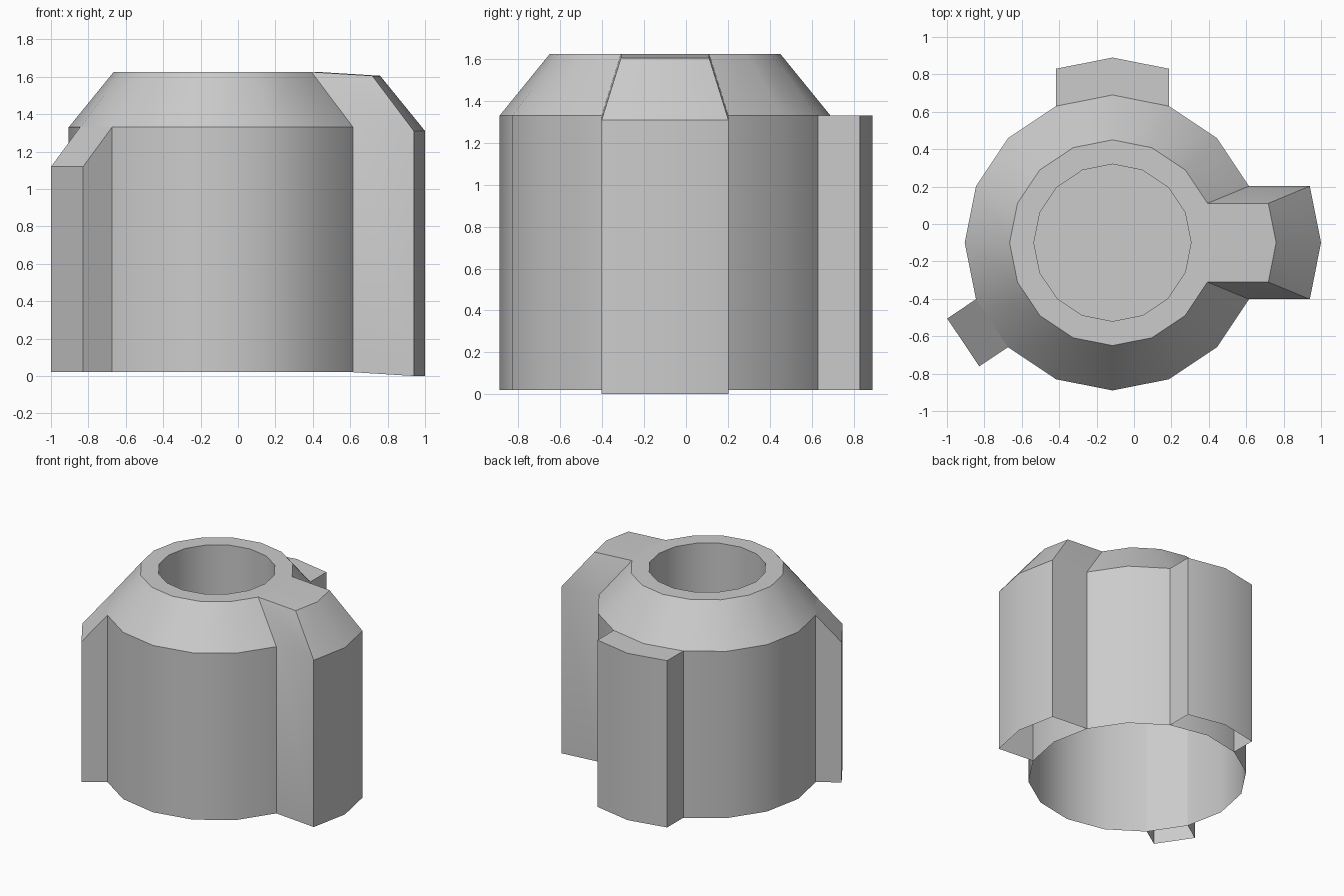
import bpy, bmesh, math
from mathutils import Vector

cube = bpy.data.objects.get("Cube")
if cube:
    bpy.data.objects.remove(cube, do_unlink=True)

SIDES = 16
BOTTOM, SHOULDER, TOP, FLOOR = 0.02, 1.33, 1.625, 0.98

# one flat colour
grey = bpy.data.materials.new("plain grey")
grey.use_nodes = True
colour = (0.6, 0.6, 0.6, 1)
grey.diffuse_color = colour
grey.node_tree.nodes["Principled BSDF"].inputs["Base Color"].default_value = colour

bm = bmesh.new()


def ring(radius, z):
    step = 2 * math.pi / SIDES
    return [bm.verts.new((radius * math.cos(i * step), radius * math.sin(i * step), z))
            for i in range(SIDES)]


# body: wall, sloping shoulder, flat rim and blind hole
rings = [ring(r, z) for r, z in
         ((0.79, BOTTOM), (0.79, SHOULDER), (0.55, TOP), (0.42, TOP), (0.42, FLOOR))]
for low, high in zip(rings, rings[1:]):
    for i in range(SIDES):
        j = (i + 1) % SIDES
        bm.faces.new((low[i], low[j], high[j], high[i]))
bm.faces.new(rings[0][::-1])
bm.faces.new(rings[-1])
bm.normal_update()


def add_key(angle, spread, reach, drop=0, top_drop=0, with_shoulder=False):
    """Push the outer faces around one direction straight out into a key."""
    out = Vector((math.cos(math.radians(angle)), math.sin(math.radians(angle)), 0))
    limit = TOP if with_shoulder else SHOULDER
    chosen = []
    for f in bm.faces:
        c = f.calc_center_median()
        flat = Vector((c.x, c.y, 0))
        if flat.length > 0.6 and abs(f.normal.z) < 0.9 and max(v.co.z for v in f.verts) < limit + 0.01:
            if flat.angle(out) < math.radians(spread):
                chosen.append(f)
    made = bmesh.ops.extrude_face_region(bm, geom=chosen)["geom"]
    for v in [g for g in made if isinstance(g, bmesh.types.BMVert)]:
        if v.co.z > BOTTOM + 0.5:
            v.co.z -= top_drop
        v.co += out * reach - Vector((0, 0, drop))
    bm.normal_update()


add_key(0, 20, 0.325, drop=0.02, with_shoulder=True)    # tall key
add_key(90, 20, 0.2)                                    # back key
add_key(213.75, 8, 0.185, top_drop=0.21)                # small sloped key

# hollow underside: open the bottom
bmesh.ops.recalc_face_normals(bm, faces=bm.faces)
under = [f for f in bm.faces if f.normal.z < -0.9 and f.calc_center_median().z < 0.1]
bmesh.ops.delete(bm, geom=under, context="FACES")
bmesh.ops.translate(bm, verts=bm.verts, vec=(-0.115, -0.1, 0))

mesh = bpy.data.meshes.new("keyed_collar")
bm.to_mesh(mesh)
bm.free()
mesh.materials.append(grey)
collar = bpy.data.objects.new("keyed_collar", mesh)
bpy.context.collection.objects.link(collar)

# smooth round walls, crisp corners
bpy.ops.object.select_all(action="DESELECT")
collar.select_set(True)
bpy.context.view_layer.objects.active = collar
bpy.ops.object.shade_smooth_by_angle(angle=math.radians(30))
